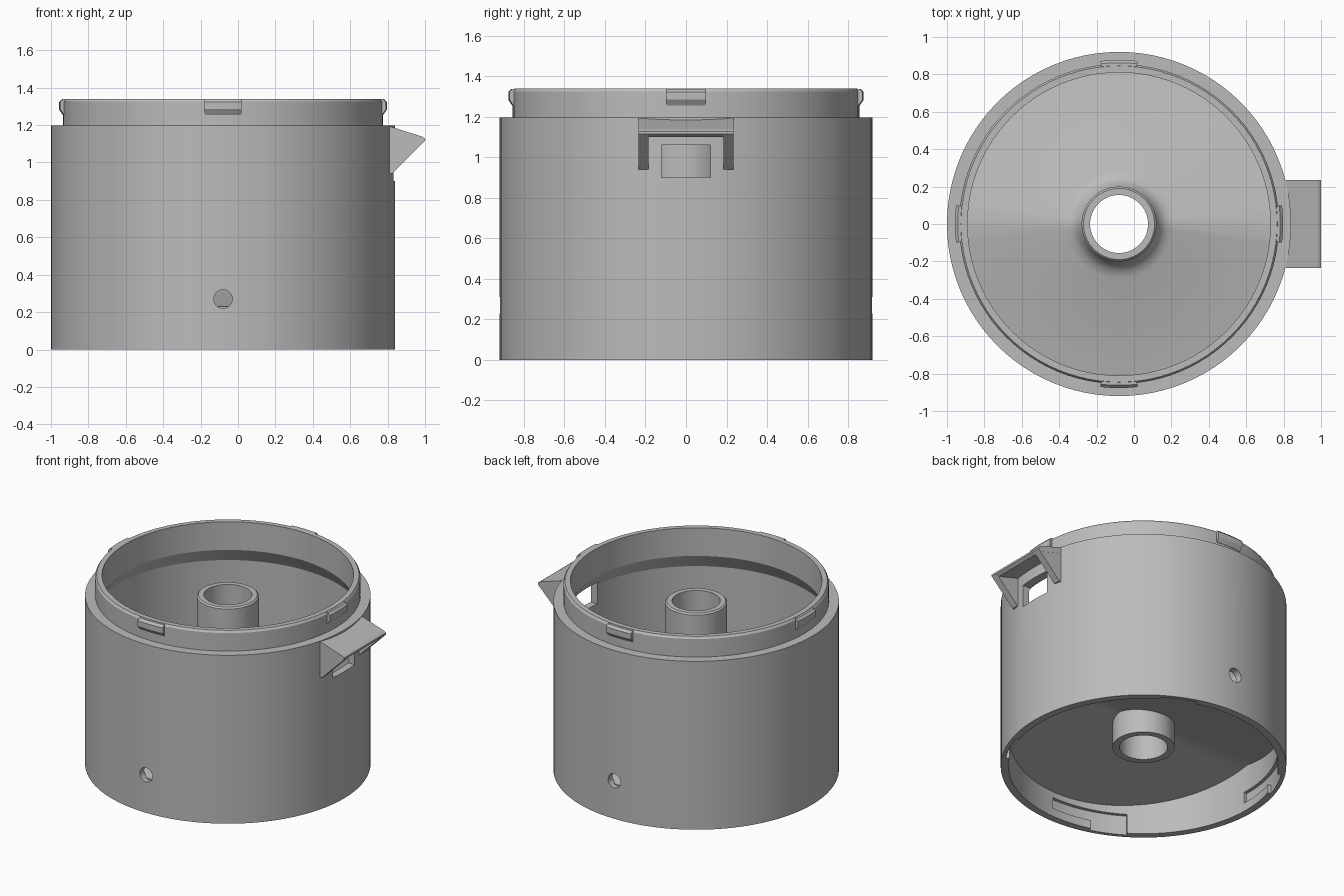
import bpy, bmesh
from math import sin, cos, pi, radians, sqrt

if "Cube" in bpy.data.objects:
    bpy.data.objects.remove(bpy.data.objects["Cube"], do_unlink=True)

CX = -0.08          # axis of the round body
SEGS = 96

gray = bpy.data.materials.new("plain gray")
gray.use_nodes = True
gray.diffuse_color = (0.5, 0.5, 0.5, 1)
gray.node_tree.nodes["Principled BSDF"].inputs["Base Color"].default_value = (0.5, 0.5, 0.5, 1)


def finish(name, bm):
    bmesh.ops.recalc_face_normals(bm, faces=bm.faces)
    mesh = bpy.data.meshes.new(name)
    bm.to_mesh(mesh)
    bm.free()
    obj = bpy.data.objects.new(name, mesh)
    bpy.context.collection.objects.link(obj)
    mesh.materials.append(gray)
    return obj


def activate(obj):
    bpy.ops.object.select_all(action='DESELECT')
    obj.select_set(True)
    bpy.context.view_layer.objects.active = obj


def smooth(obj):
    activate(obj)
    bpy.ops.object.shade_smooth_by_angle(angle=radians(30))


def lathe(name, profile, start=0, sweep=360, steps=SEGS):
    """Sweep a closed (radius, z) loop around the axis, capping partial sweeps."""
    bm = bmesh.new()
    full = sweep == 360
    rings = []
    for i in range(steps if full else steps + 1):
        a = radians(start + sweep * i / steps)
        rings.append([bm.verts.new((CX + r * cos(a), r * sin(a), z)) for r, z in profile])
    n = len(profile)
    for i in range(steps):
        a, b = rings[i], rings[(i + 1) % len(rings)]
        for j in range(n):
            k = (j + 1) % n
            bm.faces.new((a[j], b[j], b[k], a[k]))
    if not full:
        bm.faces.new(rings[0])
        bm.faces.new(rings[-1])
    return finish(name, bm)


def prism(name, outline, y0, y1):
    """Extrude an (x, z) outline along y."""
    bm = bmesh.new()
    a = [bm.verts.new((x, y0, z)) for x, z in outline]
    b = [bm.verts.new((x, y1, z)) for x, z in outline]
    bm.faces.new(a)
    bm.faces.new(b)
    for i in range(len(a)):
        k = (i + 1) % len(a)
        bm.faces.new((a[i], a[k], b[k], b[i]))
    return finish(name, bm)


def cut(target, cutter):
    mod = target.modifiers.new("cut", 'BOOLEAN')
    mod.operation = 'DIFFERENCE'
    mod.solver = 'EXACT'
    mod.object = cutter
    activate(target)
    bpy.ops.object.modifier_apply(modifier=mod.name)
    bpy.data.objects.remove(cutter, do_unlink=True)


# Outer shell with the narrower collar on top
shell = lathe("shell", [(0.87, 0), (0.92, 0), (0.92, 1.197), (0.855, 1.197), (0.855, 1.325),
                        (0.845, 1.34), (0.81, 1.34), (0.81, 1.14), (0.87, 1.04)])

# Window under the hood
cut(shell, prism("window_cutter", [(0.6, 0.9), (1, 0.9), (1, 1.06), (0.6, 1.06)], -0.12, 0.12))

# Drain holes through front and back
for side in (-1, 1):
    ring = [(CX + 0.05 * cos(i * pi / 12), 0.27 + 0.05 * sin(i * pi / 12)) for i in range(24)]
    cut(shell, prism("drain_cutter", ring, side * 0.7, side * 1.1))

# Angled twist-lock slots inside the bottom edge
for quarter in range(4):
    base = 90 * quarter - 33
    cut(shell, lathe("slot_cutter", [(0.8, 0.06), (0.893, 0.06), (0.893, 0.14), (0.8, 0.14)],
                     base, 35, 12))
    cut(shell, lathe("slot_entry_cutter", [(0.8, -0.1), (0.893, -0.1), (0.893, 0.14), (0.8, 0.14)],
                     base, 16, 6))
smooth(shell)

# Floor sloping from a middle ridge down to both drain holes
bm = bmesh.new()
FLOOR_SEGS = 48
SLOPE = 0.17


def floor_ring(r, lift):
    pts = [(r * cos(2 * pi * i / FLOOR_SEGS), r * sin(2 * pi * i / FLOOR_SEGS))
           for i in range(FLOOR_SEGS)]
    return [bm.verts.new((CX + x, y, 0.33 - SLOPE * abs(y) + lift)) for x, y in pts]


loops = [floor_ring(r, lift) for r, lift in
         [(0.18, 0), (0.885, 0), (0.885, 0.05), (0.29, 0.05), (0.25, 0.06),
          (0.22, 0.085), (0.2, 0.13), (0.18, 0.13)]]
for a, b in zip(loops, loops[1:] + loops[:1]):
    for i in range(FLOOR_SEGS):
        k = (i + 1) % FLOOR_SEGS
        bm.faces.new((a[i], a[k], b[k], b[i]))
smooth(finish("sloped_floor", bm))

# Open central tube
smooth(lathe("central_tube", [(0.155, 0.14), (0.2, 0.14), (0.2, 1.19), (0.19, 1.2),
                              (0.155, 1.2)], steps=64))

# Four twist-lock tabs on the collar
for quarter in range(4):
    smooth(lathe("collar_tab", [(0.83, 1.25), (0.857, 1.255), (0.877, 1.285), (0.877, 1.322),
                                (0.862, 1.338), (0.83, 1.338)], 90 * quarter - 6.5, 13, 6))

# Hood over the window: sloping roof and two triangular cheeks
prism("hood_roof", [(0.8, 1.197), (0.985, 1.138), (1, 1.128), (1, 1.115), (0.98, 1.1),
                    (0.8, 1.15)], -0.235, 0.235)
for side in (-1, 1):
    prism("hood_cheek", [(0.8, 1.196), (0.985, 1.137), (1, 1.127), (1, 1.115), (0.825, 0.94),
                         (0.8, 0.94)], side * 0.185, side * 0.2345)
